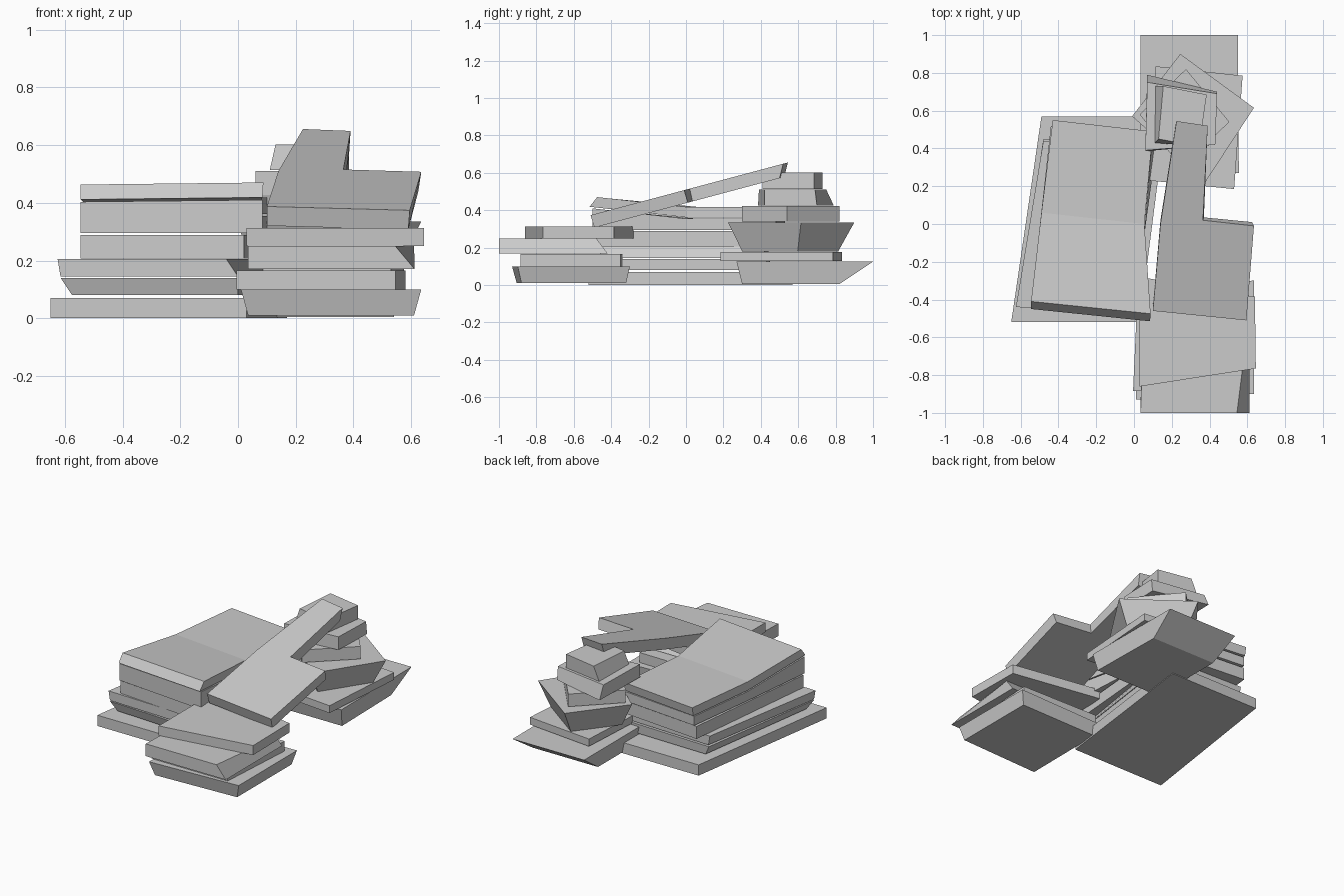
import bpy, bmesh


def slab(name, plan, z0, z1, base=None, crease=None):
    """Flat slab from a plan outline; z0/z1 are heights or functions of y.
    base is the lower outline, or (cx, cy, scale) to taper towards a centre."""
    if base is None:
        base = plan
    elif not isinstance(base[0], tuple):
        cx, cy, s = base
        base = [(cx + (x - cx) * s, cy + (y - cy) * s) for x, y in plan]
    height = lambda z, y: z(y) if callable(z) else z
    bm = bmesh.new()
    low = [bm.verts.new((x, y, height(z0, y))) for x, y in base]
    top = [bm.verts.new((x, y, height(z1, y))) for x, y in plan]
    n = len(plan)
    caps = [bm.faces.new(low[::-1]), bm.faces.new(top)]
    for i in range(n):
        j = (i + 1) % n
        bm.faces.new((low[i], low[j], top[j], top[i]))
    if crease:
        for cap, ring in zip(caps, (low, top)):
            bmesh.utils.face_split(cap, ring[crease[0]], ring[crease[1]])
    bmesh.ops.recalc_face_normals(bm, faces=bm.faces)
    mesh = bpy.data.meshes.new(name)
    bm.to_mesh(mesh)
    bm.free()
    obj = bpy.data.objects.new(name, mesh)
    bpy.context.collection.objects.link(obj)
    return obj


# Left stack, bottom to top
slab("left_slab_1", [(-.65, -.52), (.03, -.52), (.17, .57), (-.49, .57)], 0, .07)
slab("left_slab_2", [(-.615, -.44), (0, -.47), (.12, .43), (-.48, .45)], .08, .14,
     base=[(-.575, -.42), (0, -.45), (.12, .43), (-.45, .44)])
slab("left_slab_3", [(-.625, -.44), (-.04, -.46), (.1, .42), (-.48, .44)], .145, .205,
     base=[(-.615, -.44), (0, -.46), (.12, .42), (-.47, .44)])
slab("left_slab_4", [(-.545, -.43), (.02, -.48), (.1, .47), (-.44, .52)], .207, .288)

# Two bent slabs that rise towards the front
bend = lambda z: lambda y: z + max(0, -y) * .11
slab("left_slab_5", [(-.545, -.44), (.085, -.5), (.055, 0), (.1, .48), (-.43, .53), (-.49, .06)],
     .295, bend(.355), crease=(2, 5))
slab("left_slab_6", [(-.545, -.41), (.088, -.475), (.055, 0), (.1, .49), (-.43, .55), (-.49, .06)],
     bend(.362), bend(.418), crease=(2, 5),
     base=[(-.545, -.45), (.085, -.515), (.055, 0), (.1, .48), (-.43, .54), (-.49, .06)])

# Front right stack
slab("front_slab_1", [(.01, -.93), (.635, -.9), (.635, -.3), (.015, -.32)], .01, .1,
     base=[(.035, -.905), (.61, -.88), (.61, -.32), (.04, -.33)])
slab("front_slab_2", [(-.005, -.885), (.545, -.885), (.58, -.35), (.02, -.34)], .1, .165)
slab("front_slab_3", [(.035, -1), (.545, -1), (.61, -.48), (.05, -.48)], .17, .25,
     base=[(.035, -1), (.612, -1), (.612, -.42), (.04, -.42)])
slab("front_slab_4", [(.03, -.86), (.645, -.765), (.64, -.385), (.03, -.28)], .25, .312)

# Back right stack, twisting as it rises
slab("back_slab_1", [(.035, .27), (.555, .27), (.55, 1), (.035, 1)], .005, .125,
     base=[(.06, .3), (.54, .3), (.53, .82), (.06, .82)])
slab("back_slab_2", [(.08, .23), (.53, .185), (.575, .785), (.115, .835)], .13, .178)
slab("back_slab_3", [(.38, .225), (.635, .615), (.245, .9), (-.01, .57)], .18, .335,
     base=(.31, .54, .76))
slab("back_slab_4", [(.25, .3), (.505, .54), (.275, .82), (.03, .58)], .34, .422)
slab("back_slab_5", [(.06, .39), (.43, .42), (.44, .69), (.07, .75)], .425, .51,
     base=[(.06, .385), (.43, .42), (.44, .7), (.07, .79)])
slab("back_slab_6", [(.13, .45), (.345, .41), (.385, .685), (.155, .73)], .513, .602,
     base=[(.11, .43), (.345, .41), (.385, .685), (.115, .73)])

# L-shaped slab leaning across the right stacks
lean_top = lambda y: .51 + .267 * y
lean_base = lambda y: .438 + .267 * y
slab("leaning_slab", [(.1, -.46), (.595, -.51), (.635, -.01), (.365, .02), (.39, .52),
                      (.225, .545), (.14, 0)], lean_base, lean_top,
     base=[(.1, -.44), (.59, -.49), (.625, .01), (.37, .035), (.385, .5), (.22, .525), (.14, .02)])
